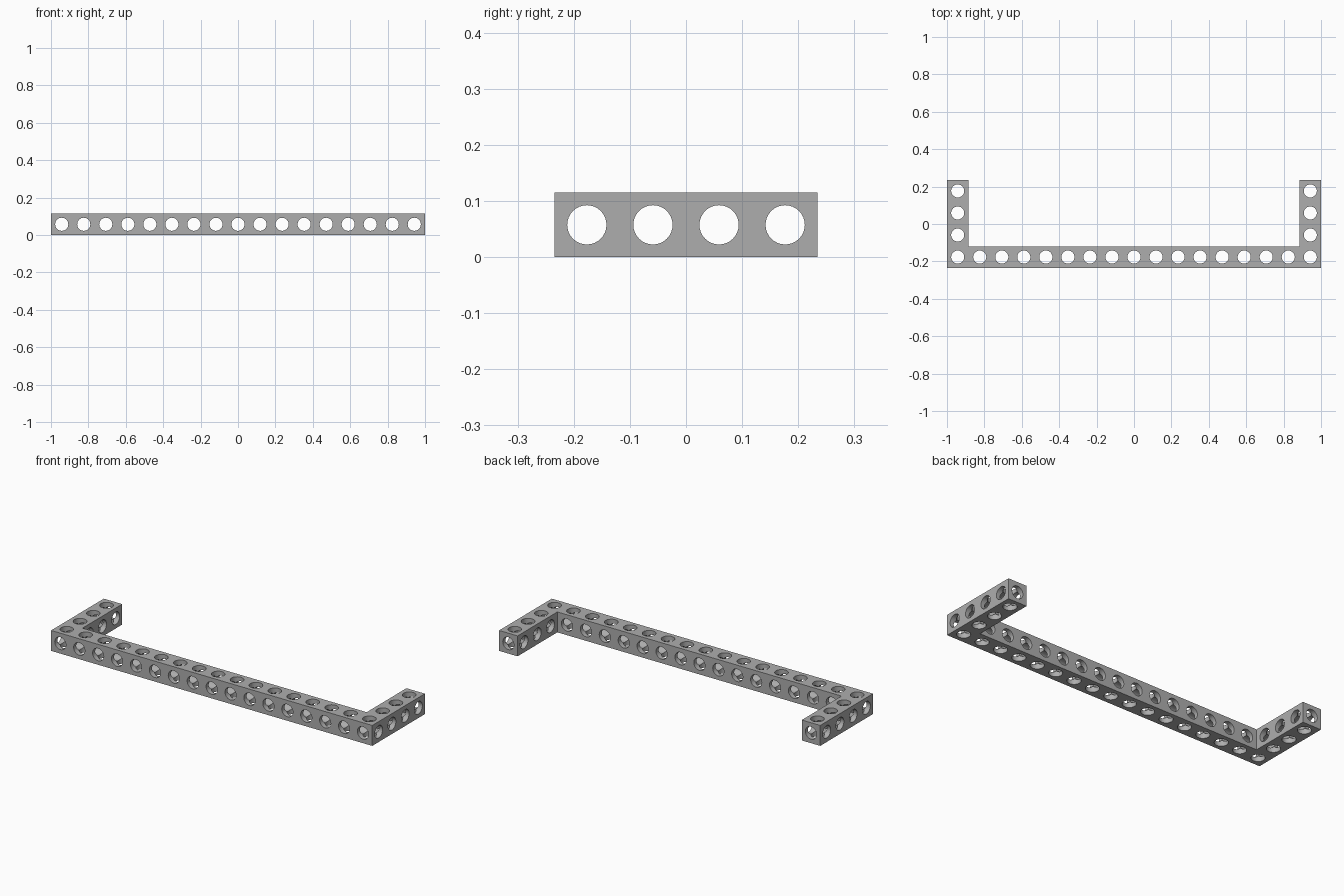
import bpy
import bmesh
import math
from mathutils import Matrix, Vector

cube = bpy.data.objects.get("Cube")
if cube:
    bpy.data.objects.remove(cube)

COLS, ROWS = 17, 4          # holes along the beam and along each arm
W = 0.115                   # square bar width
R = 0.035                   # hole radius
PITCH = (2 - W) / (COLS - 1)
HALF_Y = (PITCH * (ROWS - 1) + W) / 2
MID = W / 2

xs = [(i - (COLS - 1) / 2) * PITCH for i in range(COLS)]
ys = [(j - (ROWS - 1) / 2) * PITCH for j in range(ROWS)]

steel = bpy.data.materials.new("grey metal")
steel.use_nodes = True
grey = (0.42, 0.42, 0.42, 1)
steel.diffuse_color = grey
steel.node_tree.nodes["Principled BSDF"].inputs["Base Color"].default_value = grey


def make_object(name, bm):
    mesh = bpy.data.meshes.new(name)
    bm.to_mesh(mesh)
    bm.free()
    mesh.materials.append(steel)
    obj = bpy.data.objects.new(name, mesh)
    bpy.context.collection.objects.link(obj)
    return obj


def make_cutter(name, axis, length, centres):
    """Row of parallel drill cylinders along one axis."""
    bm = bmesh.new()
    turn = Vector((0, 0, 1)).rotation_difference(Vector(axis)).to_matrix().to_4x4()
    for c in centres:
        bmesh.ops.create_cone(bm, cap_ends=True, segments=32, radius1=R, radius2=R,
                              depth=length, matrix=Matrix.Translation(c) @ turn)
    obj = make_object(name, bm)
    obj.hide_render = True
    return obj


# U-shaped square bar: long beam in front, an arm at each end
inner_x, inner_y = 1 - W, -HALF_Y + W
right_side = [(1, -HALF_Y), (1, HALF_Y), (inner_x, HALF_Y), (inner_x, inner_y)]
outline = right_side + [(-x, y) for x, y in reversed(right_side)]
bm = bmesh.new()
face = bm.faces.new([bm.verts.new((x, y, 0)) for x, y in outline])
top = bmesh.ops.extrude_face_region(bm, geom=[face])["geom"]
bmesh.ops.translate(bm, vec=(0, 0, W),
                    verts=[g for g in top if isinstance(g, bmesh.types.BMVert)])
bmesh.ops.recalc_face_normals(bm, faces=bm.faces)
frame = make_object("perforated_frame", bm)

# Holes in all three directions, including the bores along the bars
upright = [(x, y, MID) for x in xs for y in ys
           if y == ys[0] or x in (xs[0], xs[-1])]
cutters = [
    make_cutter("upright_holes", (0, 0, 1), 1, upright),
    make_cutter("cross_holes", (0, 1, 0), 1, [(x, 0, MID) for x in xs]),
    make_cutter("lengthwise_holes", (1, 0, 0), 3, [(0, y, MID) for y in ys]),
]
bpy.context.view_layer.objects.active = frame
frame.select_set(True)
for cutter in cutters:
    mod = frame.modifiers.new(cutter.name, "BOOLEAN")
    mod.operation = "DIFFERENCE"
    mod.solver = "EXACT"
    mod.object = cutter
    bpy.ops.object.modifier_apply(modifier=mod.name)
    bpy.data.objects.remove(cutter)

bpy.ops.object.shade_smooth_by_angle(angle=math.radians(30))
